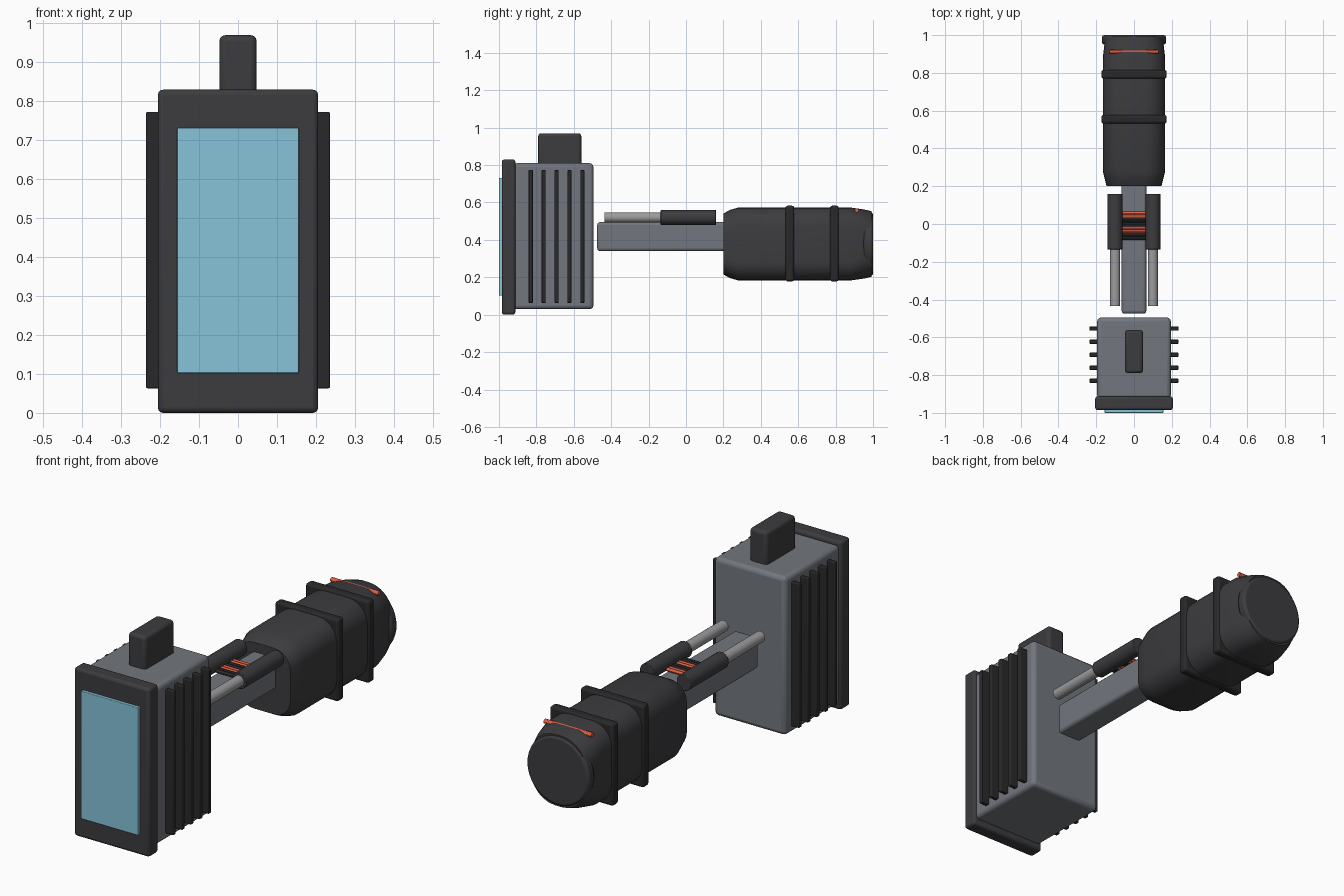
import bpy, bmesh
from math import pi, cos, sin

if "Cube" in bpy.data.objects:
    bpy.data.objects.remove(bpy.data.objects["Cube"])


def material(name, rgb):
    m = bpy.data.materials.new(name)
    m.diffuse_color = (*rgb, 1)
    m.use_nodes = True
    m.node_tree.nodes["Principled BSDF"].inputs["Base Color"].default_value = m.diffuse_color
    return m


GREY = material("grey_metal", (0.17, 0.185, 0.21))
DARK = material("dark_plastic", (0.045, 0.045, 0.05))
BLACK = material("black_rubber", (0.022, 0.022, 0.024))
STEEL = material("steel", (0.33, 0.33, 0.34))
GLASS = material("blue_glass", (0.24, 0.55, 0.70))
ORANGE = material("orange", (0.75, 0.12, 0.06))


def finish(name, bm, mat, bevel=0, segs=3):
    bmesh.ops.recalc_face_normals(bm, faces=bm.faces)
    me = bpy.data.meshes.new(name)
    bm.to_mesh(me)
    bm.free()
    me.materials.append(mat)
    ob = bpy.data.objects.new(name, me)
    bpy.context.collection.objects.link(ob)
    if bevel:
        b = ob.modifiers.new("bevel", 'BEVEL')
        b.width, b.segments, b.limit_method = bevel, segs, 'ANGLE'
    bpy.ops.object.select_all(action='DESELECT')
    ob.select_set(True)
    bpy.context.view_layer.objects.active = ob
    bpy.ops.object.shade_smooth_by_angle(angle=pi / 6)
    return ob


def box(name, x, y, z, mat, bevel=0):
    """Box from (min, max) pairs."""
    bm = bmesh.new()
    bmesh.ops.create_cube(bm, size=1)
    for v in bm.verts:
        v.co = [(r[0] + r[1]) / 2 + c * (r[1] - r[0]) for r, c in zip((x, y, z), v.co)]
    return finish(name, bm, mat, bevel)


def rod(name, axis, span, at, radius, mat, sides=24, bevel=0):
    """Cylinder along x or y; 'at' holds the two other coordinates."""
    bm = bmesh.new()
    bmesh.ops.create_cone(bm, cap_ends=True, segments=sides, radius1=radius,
                          radius2=radius, depth=span[1] - span[0])
    mid = (span[0] + span[1]) / 2
    for v in bm.verts:
        a, b, c = v.co
        if axis == 'x':
            v.co = (mid + c, at[0] + a, at[1] + b)
        else:
            v.co = (at[0] + a, mid + c, at[1] + b)
    return finish(name, bm, mat, bevel, 2)


def loft(name, sections, zc, mat, n=6):
    """Skin of rounded rectangles (y, half width, half height, corner radius)."""
    bm = bmesh.new()
    rings = []
    for y, hx, hz, r in sections:
        ring = []
        for q, (sx, sz) in enumerate(((1, 1), (-1, 1), (-1, -1), (1, -1))):
            for i in range(n + 1):
                a = (q + i / n) * pi / 2
                ring.append(bm.verts.new((sx * (hx - r) + r * cos(a), y,
                                          zc + sz * (hz - r) + r * sin(a))))
        rings.append(ring)
    for lo, hi in zip(rings, rings[1:]):
        for i in range(len(lo)):
            j = (i + 1) % len(lo)
            bm.faces.new((lo[i], lo[j], hi[j], hi[i]))
    bm.faces.new(rings[0])
    bm.faces.new(rings[-1])
    return finish(name, bm, mat)


# Head: housing, front bezel, screen and top knob
box("housing", (-0.195, 0.195), (-0.925, -0.495), (0.03, 0.81), GREY, 0.02)
box("front_bezel", (-0.206, 0.206), (-0.985, -0.912), (0, 0.83), DARK, 0.014)
box("screen", (-0.156, 0.156), (-1.0, -0.97), (0.102, 0.732), GLASS, 0.003)
box("top_knob", (-0.048, 0.048), (-0.79, -0.56), (0.79, 0.97), DARK, 0.016)

# Cooling fins on both sides
for i in range(5):
    y = -0.83 + i * 0.069
    for side, x in (("left", (-0.236, -0.185)), ("right", (0.185, 0.236))):
        box(f"fin_{side}_{i + 1}", x, (y - 0.011, y + 0.011), (0.063, 0.773), BLACK, 0.004)

# Connecting arm
box("arm", (-0.065, 0.065), (-0.475, 0.3), (0.34, 0.495), GREY, 0.016)

# Twin pistons above the arm
for side, x in (("left", -0.1), ("right", 0.1)):
    rod(f"piston_rod_{side}", 'y', (-0.435, -0.1), (x, 0.52), 0.027, STEEL)
    rod(f"piston_sleeve_{side}", 'y', (-0.135, 0.16), (x, 0.52), 0.04, DARK, bevel=0.003)

# Cable strips crossing the arm
for i, y in enumerate((0.056, 0.038, 0.018, 0.0, -0.021, -0.039, -0.058, -0.075)):
    mat = ORANGE if i % 4 < 2 else BLACK
    rod(f"cable_{i + 1}", 'x', (-0.065, 0.065), (y, 0.503), 0.009, mat, 12)

# Rear barrel with tapered ends
loft("barrel", [(0.2, 0.145, 0.163, 0.09), (0.235, 0.154, 0.182, 0.1),
                (0.28, 0.165, 0.195, 0.1), (0.88, 0.165, 0.195, 0.1),
                (0.95, 0.157, 0.185, 0.115), (0.993, 0.148, 0.175, 0.13)], 0.378, DARK)

# Clamp bands round the barrel
for i, y in enumerate((0.555, 0.793)):
    box(f"band_{i + 1}", (-0.173, 0.173), (y - 0.023, y + 0.023), (0.178, 0.583), BLACK, 0.012)

# Round end cap and orange marker bar
rod("end_cap", 'y', (0.95, 1.0), (0, 0.378), 0.17, DARK, 40, 0.012)
rod("marker_bar", 'x', (-0.13, 0.13), (0.913, 0.558), 0.011, ORANGE, 12)
